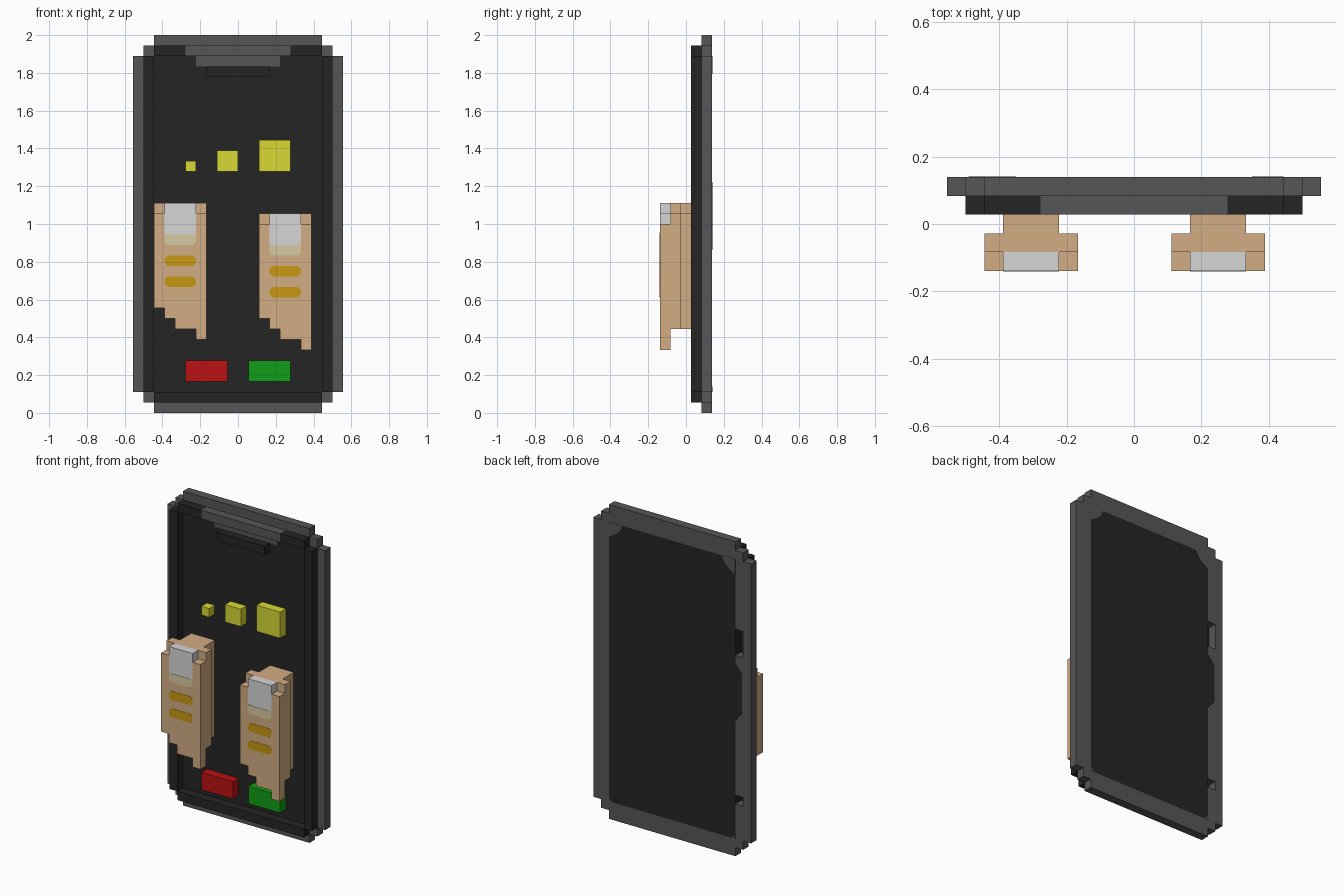
import bpy
import bmesh

if "Cube" in bpy.data.objects:
    bpy.data.objects.remove(bpy.data.objects["Cube"], do_unlink=True)

U = 1 / 18        # block size: everything is laid out on a block grid
T = 0.06          # thickness of painted plates, in blocks


def material(name, rgb):
    lin = [((c / 255 + 0.055) / 1.055) ** 2.4 if c > 10 else c / 255 / 12.92 for c in rgb]
    m = bpy.data.materials.new(name)
    m.use_nodes = True
    m.diffuse_color = (*lin, 1)
    m.node_tree.nodes["Principled BSDF"].inputs["Base Color"].default_value = (*lin, 1)
    return m


GREY = material("case grey", (86, 86, 86))
BLACK = material("screen black", (37, 37, 37))
YELLOW = material("yellow", (216, 216, 52))
RED = material("red", (188, 18, 20))
GREEN = material("green", (18, 158, 24))
SKIN = material("skin", (212, 173, 132))
NAIL = material("nail white", (214, 214, 214))
CREAM = material("nail cream", (214, 203, 163))
GOLD = material("knuckle gold", (200, 152, 18))


def prism(bm, outline, y0, y1):
    """Extrude an x-z outline from y0 to y1."""
    rings = [[bm.verts.new((x * U, (y - 2.5) * U, z * U)) for x, z in outline] for y in (y0, y1)]
    bm.faces.new(rings[0])
    bm.faces.new(rings[1][::-1])
    n = len(outline)
    for i in range(n):
        j = (i + 1) % n
        bm.faces.new((rings[0][j], rings[0][i], rings[1][i], rings[1][j]))


def part(name, mat, y0, y1, *shapes):
    """One object from rectangles (x0, x1, z0, z1) or outlines [(x, z), ...]."""
    bm = bmesh.new()
    for s in shapes:
        if not isinstance(s, list):
            x0, x1, z0, z1 = s
            s = [(x0, z0), (x1, z0), (x1, z1), (x0, z1)]
        prism(bm, s, y0, y1)
    bmesh.ops.recalc_face_normals(bm, faces=bm.faces)
    me = bpy.data.meshes.new(name)
    bm.to_mesh(me)
    bm.free()
    me.materials.append(mat)
    ob = bpy.data.objects.new(name, me)
    bpy.context.collection.objects.link(ob)
    return ob


# Phone body: black core with a stepped grey rim, two openings on one side
part("screen_core", BLACK, 4, 5, (-8, 8, 2, 34))
part("case_rim", GREY, 4, 5,
     (-8, 8, 0, 2), (-8, 8, 34, 36),
     (8, 9, 1, 35), (9, 10, 2, 34), (-10, -9, 2, 34),
     (-9, -8, 1, 6), (-9, -8, 7, 23), (-9, -8, 26, 35))

# Back panel details: grey corner fillets and a black bulge at the openings
corners = []
for s in (-1, 1):
    corners.append([(8 * s, 34), (6.3 * s, 34), (6.7 * s, 33.2), (7.2 * s, 32.8), (8 * s, 32.3)])
    corners.append([(8 * s, 2), (7.5 * s, 2), (8 * s, 2.5)])
part("back_corner_plates", GREY, 5 - T / 2, 5 + T / 2, *corners)
part("back_bulge_plate", BLACK, 5 - T / 2, 5 + T / 2,
     [(-8, 15.5), (-8.4, 16), (-8.85, 16.5), (-8.85, 21), (-8.4, 21.6), (-8, 22)])

# Raised frame around the screen
part("screen_frame", BLACK, 3, 4,
     (-9, -8, 2, 34), (8, 9, 2, 34), (-8, 8, 1, 2), (-8, -5, 34, 35), (5, 8, 34, 35))
part("frame_top_notch", GREY, 3, 4, (-5, 5, 34, 35))
part("screen_notch_plate", GREY, 4 - T, 4, (-4, 4, 33, 34))
part("speaker", BLACK, 3, 4, (-3, 3, 32, 33))

# Blocks on the screen
part("small_tile", YELLOW, 3, 4, (-5, -4, 23, 24))
part("medium_tile", YELLOW, 3, 4, (-2, 0, 23, 25))
part("large_tile", YELLOW, 3, 4, (2, 5, 23, 26))
part("red_button", RED, 3, 4, (-5, -1, 3, 5))
part("green_button", GREEN, 3, 4, (1, 5, 3, 5))


def bar(x0, x1, z0, z1, c):
    """Rectangle with chamfered corners."""
    return [(x0 + c, z0), (x1 - c, z0), (x1, z0 + c), (x1, z1 - c),
            (x1 - c, z1), (x0 + c, z1), (x0, z1 - c), (x0, z0 + c)]


# Two thumbs, the second one a shifted copy of the first
def thumb(side, x, z):
    front_bottoms = (10, 9, 8, 8, 7)
    back_bottoms = (10, 9, 9, 9, 9)
    front_tops = (19, 17, 17, 17, 19)
    cols = range(5)
    part(side + "_thumb_front", SKIN, 0, 1,
         *[(x + i, x + i + 1, z + front_bottoms[i], z + front_tops[i]) for i in cols])
    part(side + "_thumb_middle", SKIN, 1, 2,
         *[(x + i, x + i + 1, z + back_bottoms[i], z + 20) for i in cols])
    part(side + "_thumb_back", SKIN, 2, 4,
         *[(x + i, x + i + 1, z + back_bottoms[i], z + 20) for i in cols[1:4]])
    a, b = x + 1, x + 4
    part(side + "_nail", NAIL, 0, 1, (a, b, z + 17, z + 20))
    part(side + "_nail_base", CREAM, -T / 2, T / 2,
         [(a + 0.3, z + 16), (b - 0.3, z + 16), (b, z + 16.3), (b, z + 17.2), (b - 0.3, z + 17),
          (a + 0.3, z + 17), (a, z + 17.2), (a, z + 16.3)])
    part(side + "_knuckle_lines", GOLD, -T / 2, T / 2,
         bar(a, b, z + 14, z + 15, 0.3), bar(a, b, z + 12, z + 13, 0.3))


thumb("right", -8, 0)
thumb("left", 2, -1)
